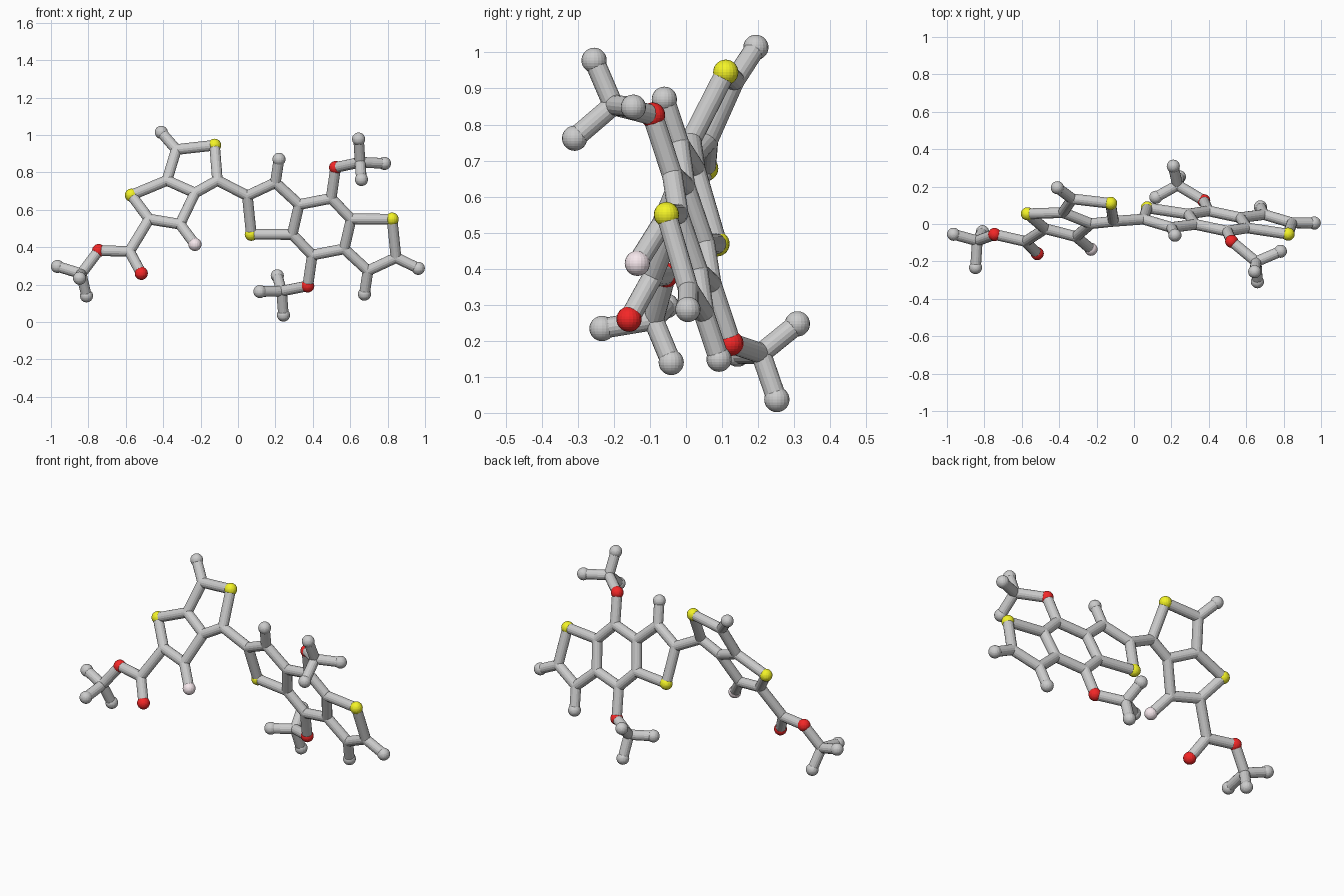
import bpy, bmesh
from mathutils import Vector

if "Cube" in bpy.data.objects:
    bpy.data.objects.remove(bpy.data.objects["Cube"])

BALL_R, STICK_R = 0.035, 0.0285

# flat ring systems: (x, z) positions, y follows from the plane of each ring system
def left_plane(x, z):
    return Vector((x, -0.173 * x + 0.497 * z - 0.381, z))

def right_plane(x, z):
    return Vector((x, -0.153 * x - 0.3075 * z + 0.241, z))

left = {'methyl': (-.41, 1.014), 'c1': (-.33, .922), 's1': (-.125, .945), 'c2': (-.11, .757),
        'c3': (-.23, .69), 'c4': (-.38, .757), 's2': (-.57, .678), 'c5': (-.475, .55),
        'c6': (-.31, .523), 'f': (-.23, .415), 'c7': (-.58, .377)}
half = {'a': (.05, .675), 'b': (.2, .745), 'end': (.219, .87), 'c': (.327, .628),
        'd': (.29, .468), 's': (.071, .469), 'e': (.498, .661), 'o': (.522, .826)}

pos = {k: left_plane(*p) for k, p in left.items()}
for k, (x, z) in half.items():
    pos[k + '+'] = right_plane(x, z)
    pos[k + '-'] = right_plane(.895 - x, 1.019 - z)      # half-turn copy
pos['tip'] = right_plane(.964, .287)
# carbonyl oxygen and ester oxygen
pos['od'] = Vector((-.517, -.158, .26))
pos['oe'] = Vector((-.745, -.056, .382))

rings = ['c1 s1 c2 c3 c4 c1', 'c4 s2 c5 c6 c3', 'methyl c1', 'c6 f', 'c5 c7 od', 'c7 oe',
         'c2 a+', 'tip a-', 'e+ d-', 'e- d+']
for s in '+-':
    rings += [f'a{s} b{s} c{s} d{s} s{s} a{s}', f'b{s} end{s}', f'c{s} e{s} o{s}']
bonds = []
for chain in rings:
    names = chain.split()
    bonds += list(zip(names, names[1:]))

# three-pronged end groups: parent oxygen, hub, prongs
groups = [('oe', (-.838, -.09, .258), [(-.965, -.055, .297), (-.81, -.041, .14), (-.847, -.233, .234)]),
          ('o+', (.653, -.202, .854), [(.645, -.255, .978), (.783, -.146, .848), (.66, -.309, .762)]),
          ('o-', (.233, .208, .165), [(.21, .309, .247), (.117, .143, .163), (.243, .252, .037)])]
for parent, hub, prongs in groups:
    pos[parent + 'hub'] = Vector(hub)
    bonds.append((parent, parent + 'hub'))
    for i, p in enumerate(prongs):
        key = f'end_{parent}{i}'
        pos[key] = Vector(p)
        bonds.append((parent + 'hub', key))


def finish(bm, name, color=None):
    mesh = bpy.data.meshes.new(name)
    bm.to_mesh(mesh)
    bm.free()
    obj = bpy.data.objects.new(name, mesh)
    bpy.context.collection.objects.link(obj)
    if color:
        mat = bpy.data.materials.new(name + '_color')
        mat.diffuse_color = (*color, 1)
        mat.use_nodes = True
        mat.node_tree.nodes["Principled BSDF"].inputs["Base Color"].default_value = mat.diffuse_color
        mesh.materials.append(mat)


def balls(name, keys, radius, color=None):
    bm = bmesh.new()
    for k in keys:
        res = bmesh.ops.create_uvsphere(bm, u_segments=20, v_segments=14, radius=radius)
        bmesh.ops.translate(bm, verts=res['verts'], vec=pos[k])
    finish(bm, name, color)


# connecting rods
bm = bmesh.new()
for a, b in bonds:
    d = pos[b] - pos[a]
    res = bmesh.ops.create_cone(bm, cap_ends=True, segments=16, radius1=STICK_R,
                                radius2=STICK_R, depth=d.length)
    bmesh.ops.rotate(bm, verts=res['verts'], matrix=d.to_track_quat('Z', 'Y').to_matrix())
    bmesh.ops.translate(bm, verts=res['verts'], vec=(pos[a] + pos[b]) / 2)
finish(bm, 'rods')

# balls by colour, then plain joints where rods meet
yellow = ['s1', 's2', 's+', 's-']
red = ['od', 'oe', 'o+', 'o-']
ends = ['methyl', 'tip'] + [k for k in pos if k.startswith('end')]
balls('yellow_balls', yellow, BALL_R, (.9, .9, .02))
balls('red_balls', red, BALL_R, (.9, .02, .02))
balls('pink_ball', ['f'], BALL_R, (.92, .8, .84))
balls('end_balls', ends, BALL_R)
balls('rod_joints', [k for k in pos if k not in yellow + red + ends + ['f']], STICK_R)
